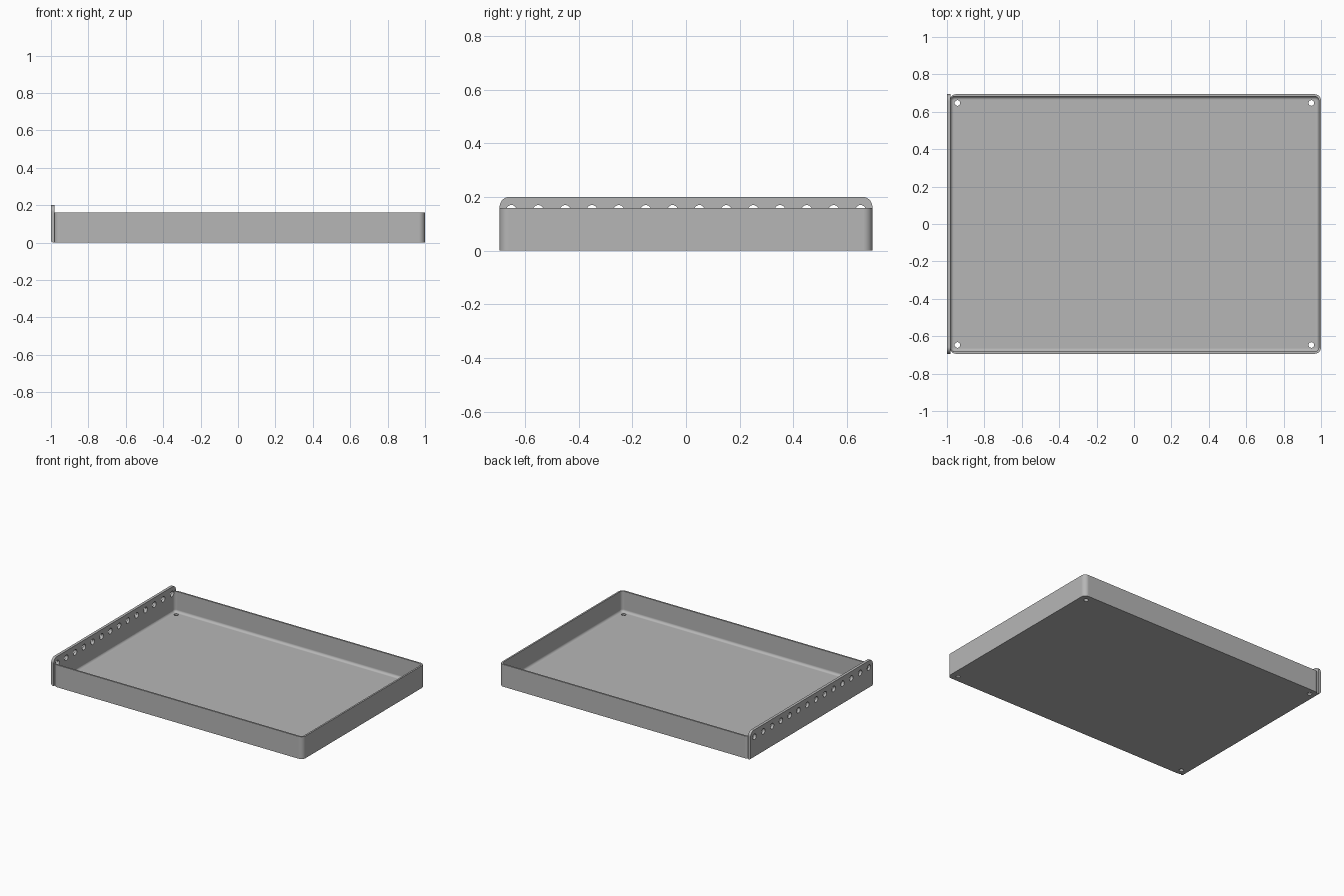
import bpy, bmesh
from math import pi, sin, cos
from mathutils import Matrix, Vector

cube = bpy.data.objects.get("Cube")
if cube:
    bpy.data.objects.remove(cube, do_unlink=True)

HALF_Y, RIM, TOP = 0.694, 0.16, 0.2
WALL, FILLET, CORNER = 0.012, 0.018, 0.034
PLATE_IN = -0.98

grey = bpy.data.materials.new("metal grey")
grey.use_nodes = True
grey.diffuse_color = (0.47, 0.47, 0.47, 1)
grey.node_tree.nodes["Principled BSDF"].inputs["Base Color"].default_value = (0.47, 0.47, 0.47, 1)


def make_object(name, bm):
    bmesh.ops.recalc_face_normals(bm, faces=bm.faces)
    mesh = bpy.data.meshes.new(name)
    bm.to_mesh(mesh)
    bm.free()
    mesh.materials.append(grey)
    obj = bpy.data.objects.new(name, mesh)
    bpy.context.collection.objects.link(obj)
    return obj


def rounded_rect(x0, x1, y0, y1, radius, steps=8):
    """Counter-clockwise outline with four rounded corners."""
    centres = [(x1 - radius, y1 - radius), (x0 + radius, y1 - radius),
               (x0 + radius, y0 + radius), (x1 - radius, y0 + radius)]
    return [(cx + radius * cos(a), cy + radius * sin(a))
            for q, (cx, cy) in enumerate(centres)
            for a in [(q + s / steps) * pi / 2 for s in range(steps + 1)]]


def loft(bm, rings):
    """Join successive rings of points and cap both ends."""
    loops = [[bm.verts.new(p) for p in ring] for ring in rings]
    for a, b in zip(loops, loops[1:]):
        for i in range(len(a)):
            j = (i + 1) % len(a)
            bm.faces.new((a[i], a[j], b[j], b[i]))
    bm.faces.new(loops[0])
    bm.faces.new(loops[-1])


def cylinders(name, points, radius, depth, turn=Matrix()):
    bm = bmesh.new()
    for p in points:
        bmesh.ops.create_cone(bm, cap_ends=True, segments=24, radius1=radius, radius2=radius,
                              depth=depth, matrix=Matrix.Translation(Vector(p)) @ turn)
    obj = make_object(name, bm)
    obj.hide_render = True
    return obj


def apply_modifier(obj, kind, **settings):
    mod = obj.modifiers.new(kind, kind)
    for key, value in settings.items():
        setattr(mod, key, value)
    bpy.context.view_layer.objects.active = obj
    bpy.ops.object.modifier_apply(modifier=mod.name)


def tray_ring(z, inset):
    # The left side is tucked inside the mounting plate
    left = -0.985 if inset == 0 else PLATE_IN - 0.001 + inset - WALL
    outline = rounded_rect(left, 1 - inset, -HALF_Y + inset, HALF_Y - inset, CORNER - inset)
    return [(x, y, z) for x, y in outline]


# Tray: outer wall, rim, inner wall, filleted floor
bm = bmesh.new()
rings = [tray_ring(0, 0), tray_ring(RIM, 0), tray_ring(RIM, WALL)]
for i in range(9):
    a = i / 8 * pi / 2
    rings.append(tray_ring(WALL + FILLET * (1 - sin(a)), WALL + FILLET * (1 - cos(a))))
loft(bm, rings)
tray = make_object("tray", bm)

# Mounting plate: tall left side with rounded upper corners
bm = bmesh.new()
radius = 0.036
profile = [(-HALF_Y, 0), (HALF_Y, 0)]
for cy, start in ((HALF_Y - radius, 0), (radius - HALF_Y, pi / 2)):
    for i in range(9):
        a = start + i / 8 * pi / 2
        profile.append((cy + radius * cos(a), TOP - radius + radius * sin(a)))
loft(bm, [[(x, y, z) for y, z in profile] for x in (-1, PLATE_IN)])
bend = [e for e in bm.edges if all(v.co.x < -0.99 and v.co.z < 0.001 for v in e.verts)]
bmesh.ops.bevel(bm, geom=bend, offset=0.014, segments=6, affect='EDGES', profile=0.5)
plate = make_object("mounting_plate", bm)

# Row of holes through the plate, and drain holes near the floor corners
row = cylinders("plate_hole_cutter", [(-0.985, -0.65 + 0.1 * i, 0.15) for i in range(14)],
                0.02, 0.08, Matrix.Rotation(pi / 2, 4, 'Y'))
drains = cylinders("floor_hole_cutter",
                   [(x, y, 0) for x in (-0.944, 0.948) for y in (-0.647, 0.647)], 0.015, 0.1)
for obj, cutters in ((tray, (row, drains)), (plate, (row,))):
    for cutter in cutters:
        apply_modifier(obj, 'BOOLEAN', operation='DIFFERENCE', solver='EXACT', object=cutter)
for cutter in (row, drains):
    bpy.data.objects.remove(cutter, do_unlink=True)

# Smooth bends, with crisp flat panels
for obj in (tray, plate):
    bpy.ops.object.select_all(action='DESELECT')
    obj.select_set(True)
    bpy.context.view_layer.objects.active = obj
    bpy.ops.object.shade_smooth_by_angle(angle=pi / 6)
    apply_modifier(obj, 'WEIGHTED_NORMAL', keep_sharp=True)
